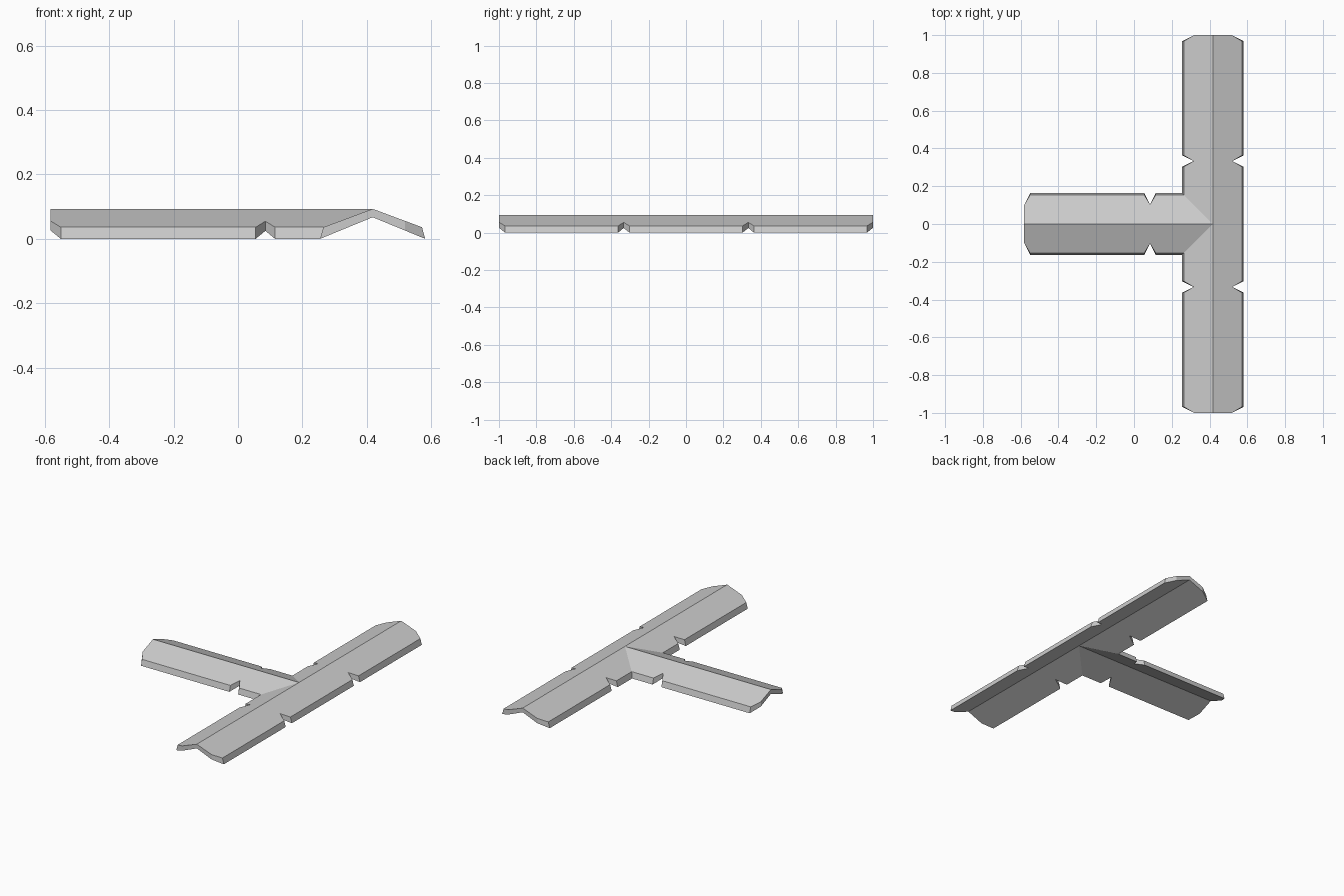
import bpy, bmesh
from mathutils import Vector

cube = bpy.data.objects.get("Cube")
if cube:
    bpy.data.objects.remove(cube, do_unlink=True)

# Section of the sheet: (eave half width, ridge height, eave height)
TOP = (0.153, 0.093, 0.036)
UNDER = (0.163, 0.067, 0.0)
RIDGE_X = 0.418

grey = bpy.data.materials.new("plain grey")
grey.use_nodes = True
colour = (0.6, 0.6, 0.6, 1)
grey.diffuse_color = colour
grey.node_tree.nodes["Principled BSDF"].inputs["Base Color"].default_value = colour


def outline(eave, meets_valley):
    """Half slope: (distance along the ridge, distance out from it)."""
    return [(0, 0), (1, 0), (1, 0.1), (0.968, eave),
            (0.363, eave), (0.333, 0.103), (0.303, eave),
            (eave if meets_valley else 0, eave)]


def add_slope(bm, along, out, meets_valley):
    rings = []
    for eave, ridge_z, eave_z in (TOP, UNDER):
        ring = []
        for t, d in outline(eave, meets_valley):
            p = Vector((RIDGE_X, 0, 0)) + Vector(along) * t + Vector(out) * d
            p.z = ridge_z + (eave_z - ridge_z) * d / eave
            ring.append(bm.verts.new(p))
        bm.faces.new(ring)
        rings.append(ring)
    # Edge walls, leaving the ridge and valley joints open
    top, under = rings
    for i in range(1, 7):
        bm.faces.new((top[i], top[i + 1], under[i + 1], under[i]))


bm = bmesh.new()
for s in (1, -1):
    add_slope(bm, (0, s, 0), (1, 0, 0), False)    # plain side of the long ridge
    add_slope(bm, (0, s, 0), (-1, 0, 0), True)    # side joined by the branch
    add_slope(bm, (-1, 0, 0), (0, s, 0), True)    # branch
bmesh.ops.remove_doubles(bm, verts=bm.verts, dist=0.0005)
bmesh.ops.recalc_face_normals(bm, faces=bm.faces)

mesh = bpy.data.meshes.new("ridge_cap")
bm.to_mesh(mesh)
bm.free()
mesh.materials.append(grey)
bpy.context.collection.objects.link(bpy.data.objects.new("ridge_cap", mesh))
